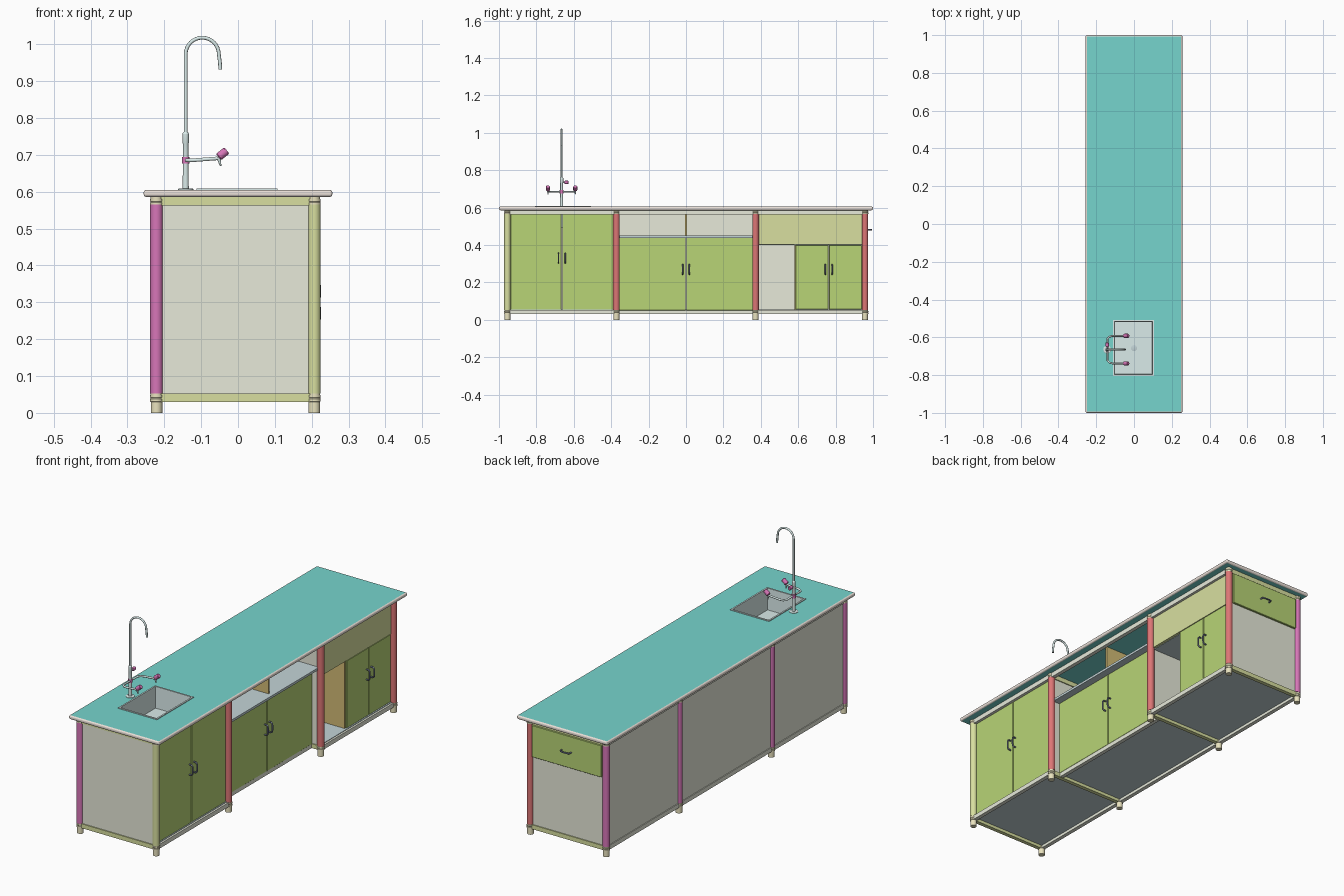
import bpy, bmesh, math
from mathutils import Vector

if "Cube" in bpy.data.objects:
    bpy.data.objects.remove(bpy.data.objects["Cube"])

def mat(name, r, g, b):
    m = bpy.data.materials.new(name)
    m.diffuse_color = (r, g, b, 1)
    m.use_nodes = True
    m.node_tree.nodes["Principled BSDF"].inputs["Base Color"].default_value = m.diffuse_color
    return m

TEAL = mat("teal", .18, .66, .61); BEIGE = mat("beige", .84, .76, .7)
GREEN = mat("green", .48, .66, .18); OLIVE = mat("olive", .69, .74, .35)
PANEL = mat("panel", .8, .82, .7); RED = mat("red", .72, .18, .18)
PINK = mat("pink", .68, .18, .48); CREAM = mat("cream", .82, .77, .52)
STEEL = mat("steel", .7, .83, .82); DARK = mat("dark", .2, .23, .35)
WOOD = mat("wood", .65, .5, .18); FLOOR = mat("floor", .55, .66, .68)

def finish(name, bm, m):
    bmesh.ops.recalc_face_normals(bm, faces=bm.faces)
    me = bpy.data.meshes.new(name)
    bm.to_mesh(me); bm.free()
    ob = bpy.data.objects.new(name, me)
    bpy.context.collection.objects.link(ob)
    me.materials.append(m)
    return ob

def box(name, x, y, z, m, bevel=0, seg=3):
    bm = bmesh.new()
    bmesh.ops.create_cube(bm, size=1)
    for v in bm.verts:
        v.co = Vector([(r[0] + r[1]) / 2 + c * (r[1] - r[0]) for r, c in zip((x, y, z), v.co)])
    if bevel:
        bmesh.ops.bevel(bm, geom=bm.edges[:], offset=bevel, segments=seg, profile=.5, affect='EDGES')
    return finish(name, bm, m)

def smooth(ob):
    bpy.ops.object.select_all(action='DESELECT')
    bpy.context.view_layer.objects.active = ob
    ob.select_set(True)
    bpy.ops.object.shade_smooth_by_angle()

def lathe(name, prof, at, m, axis=(0, 0, 1), n=24):
    bm = bmesh.new()
    q = Vector((0, 0, 1)).rotation_difference(Vector(axis))
    rings = [[bm.verts.new(Vector(at) + q @ Vector((r * math.cos(a), r * math.sin(a), z)))
              for a in (2 * math.pi * i / n for i in range(n))] for r, z in prof]
    for a, b in zip(rings, rings[1:]):
        for i in range(n):
            bm.faces.new((a[i], a[(i + 1) % n], b[(i + 1) % n], b[i]))
    bm.faces.new(rings[0]); bm.faces.new(rings[-1])
    ob = finish(name, bm, m)
    smooth(ob)
    return ob

def tube(name, pts, r, m):
    cu = bpy.data.curves.new(name, 'CURVE')
    cu.dimensions = '3D'; cu.bevel_depth = r; cu.bevel_resolution = 3; cu.use_fill_caps = True
    sp = cu.splines.new('POLY')
    sp.points.add(len(pts) - 1)
    for p, c in zip(sp.points, pts):
        p.co = (*c, 1)
    sp.use_smooth = True
    cu.materials.append(m)
    ob = bpy.data.objects.new(name, cu)
    bpy.context.collection.objects.link(ob)
    return ob

XL, XR = -.221, .207                      # post rows
YS = [-.955, -.372, .372, .957]           # post stations
BAYS = list(zip(YS, YS[1:]))

# posts with ringed feet and caps
for xi, x in enumerate((XL, XR)):
    for yi, y in enumerate(YS):
        c = PINK if xi == 0 else (OLIVE if yi == 0 else RED)
        lathe("foot", [(.0155, 0), (.0155, .03), (.0175, .031), (.0175, .038), (.016, .04),
                       (.0175, .042), (.0175, .048), (.016, .049), (.016, .052)], (x, y, 0), CREAM)
        lathe("post", [(.0172, .052), (.0172, .565)], (x, y, 0), c)
        lathe("post_cap", [(.0175, .565), (.0175, .571), (.016, .572), (.0175, .574),
                           (.0175, .58), (.016, .581), (.016, .587)], (x, y, 0), CREAM)

# rails, back panels, floors per bay
for i, (a, b) in enumerate(BAYS):
    y = (a + .012, b - .012)
    inset = .055 if i == 1 else 0
    for lv, z in (("bottom", (.03, .052)), ("top", (.563, .586))):
        fx = XR - (inset if lv == "bottom" else 0)
        box(lv + "_rail_back", (XL - .01, XL + .01), y, z, PANEL)
        box(lv + "_rail_front", (fx - .01, fx + .01), y, z, PANEL)
    box("back_panel", (XL - .006, XL + .004), y, (.052, .565), PANEL)
    box("cabinet_floor", (XL, XR - inset), y, (.044, .055), FLOOR)

# cross rails and side walls
for i, y in enumerate(YS):
    x = (XL + .012, XR - .012)
    for lv, z in (("bottom", (.03, .052)), ("top", (.563, .586))):
        box("cross_rail_" + lv, x, (y - .01, y + .01), z, OLIVE)
    box("side_wall", x, (y - .005, y + .005), (.052, .565), PANEL)

# doors and pull handles
def handle(name, c, along, out):
    c, u, o = Vector(c), Vector(along), Vector(out)
    path = [(-.026, 0), (-.026, .012), (-.022, .018), (-.012, .02), (.012, .02),
            (.022, .018), (.026, .012), (.026, 0)]
    tube(name, [c + u * s + o * t for s, t in path], .0038, DARK)

def door_pair(label, y0, y1, z0, z1, xf, hz):
    mid = (y0 + y1) / 2
    for s, (a, b) in ((-1, (y0, mid - .002)), (1, (mid + .002, y1))):
        box(label + "_door", (xf - .014, xf), (a, b), (z0, z1), GREEN, .0015, 1)
        handle(label + "_handle", (xf - .001, mid + s * .018, hz), (0, 0, 1), (1, 0, 0))

door_pair("left", -.938, -.389, .054, .564, .203, .33)
door_pair("middle", -.366, .366, .05, .438, .163, .27)
door_pair("right", .586, .94, .056, .4, .203, .27)

# middle bay shelf and divider
box("middle_shelf", (XL, .2), (-.367, .367), (.438, .45), FLOOR)
box("middle_divider", (XL, .175), (-.005, .005), (.45, .586), WOOD)

# right bay fascia, shelf and divider
box("right_fascia", (.19, .204), (.389, .94), (.402, .564), OLIVE)
box("right_shelf", (XL, .19), (.377, .95), (.4, .41), FLOOR)
box("right_divider", (XL, .195), (.58, .59), (.055, .4), WOOD)

# end drawer
box("drawer_front", (XL + .019, XR - .018), (.958, .972), (.4, .562), GREEN, .0015, 1)
handle("drawer_handle", ((XL + XR) / 2, .971, .482), (1, 0, 0), (0, 1, 0))

# countertop with sink cutout
SX, SY = (-.106, .101), (-.8, -.515)
top = box("countertop", (-.256, .256), (-1, 1), (.586, .605), BEIGE, .007)
top.data.materials.append(TEAL)
for p in top.data.polygons:
    if abs(p.normal.z) > .99:
        p.material_index = 1
cut = box("sink_cutter", SX, SY, (.55, .65), TEAL)
cut.hide_render = True
mod = top.modifiers.new("sink_hole", 'BOOLEAN')
mod.operation = 'DIFFERENCE'; mod.object = cut; mod.solver = 'EXACT'
me = bpy.data.meshes.new_from_object(top.evaluated_get(bpy.context.evaluated_depsgraph_get()))
top.modifiers.clear()
top.data = me
bpy.data.objects.remove(cut)

# sink basin: rim, inner walls, floor, outer shell
bm = bmesh.new()
rings = []
for d, z in ((.002, .49), (.002, .604), (.006, .605), (.006, .609), (-.002, .609), (-.005, .5)):
    rings.append([bm.verts.new((x, y, z)) for x, y in (
        (SX[0] - d, SY[0] - d), (SX[1] + d, SY[0] - d), (SX[1] + d, SY[1] + d), (SX[0] - d, SY[1] + d))])
for a, b in zip(rings, rings[1:]):
    for i in range(4):
        bm.faces.new((a[i], a[(i + 1) % 4], b[(i + 1) % 4], b[i]))
bm.faces.new(rings[0]); bm.faces.new(rings[-1])
finish("sink_basin", bm, STEEL)
lathe("sink_drain", [(.016, .499), (.016, .502), (.01, .503)], (0, -.657, 0), FLOOR)

# tap: base, column, gooseneck
FX, FY = -.142, -.665
lathe("tap_base", [(.021, .604), (.021, .607), (.018, .609)], (FX, FY, 0), STEEL)
lathe("tap_column", [(.0085, .607), (.0075, .67), (.0075, .73), (.009, .735), (.009, .757), (.006, .762)],
      (FX, FY, 0), STEEL)
R = .045
neck = [(FX, FY, .76), (FX, FY, .85), (FX, FY, .94)]
neck += [(FX + R - R * math.cos(t), FY, .973 + R * math.sin(t)) for t in
         (math.pi * k / 16 for k in range(17))]
neck += [(FX + 2 * R + .003, FY, .95), (FX + 2 * R + .004, FY, .932)]
tube("tap_gooseneck", neck, .005, STEEL)

# tap arms with tilted knobs and small nozzles
lathe("tap_hub", [(.01, .676), (.01, .694)], (FX, FY, 0), PINK)
W = .073
half = [(-.05, W, .691), (-.115, W, .686), (-.13, W - .005, .685), (-.14, W - .015, .685)]
arm = half + [(x, -y, z) for x, y, z in reversed(half)]
tube("tap_arms", [(x, FY + y, z) for x, y, z in arm], .005, STEEL)
for s in (-1, 1):
    y = FY + s * W
    lathe("tap_knob", [(.008, 0), (.011, .003), (.011, .026), (.009, .029)], (-.053, y, .694),
          PINK, (.75, 0, .6), 16)
    lathe("tap_nozzle", [(.006, 0), (.002, .025)], (-.053, y, .694), STEEL, (.25, 0, -1), 12)
lathe("tap_side_stem", [(.004, 0), (.004, .025)], (FX, FY, .735), STEEL, (0, 1, 0), 12)
lathe("tap_side_knob", [(.007, .015), (.009, .018), (.009, .035), (.007, .037)], (FX, FY, .735),
      PINK, (0, 1, 0), 16)
